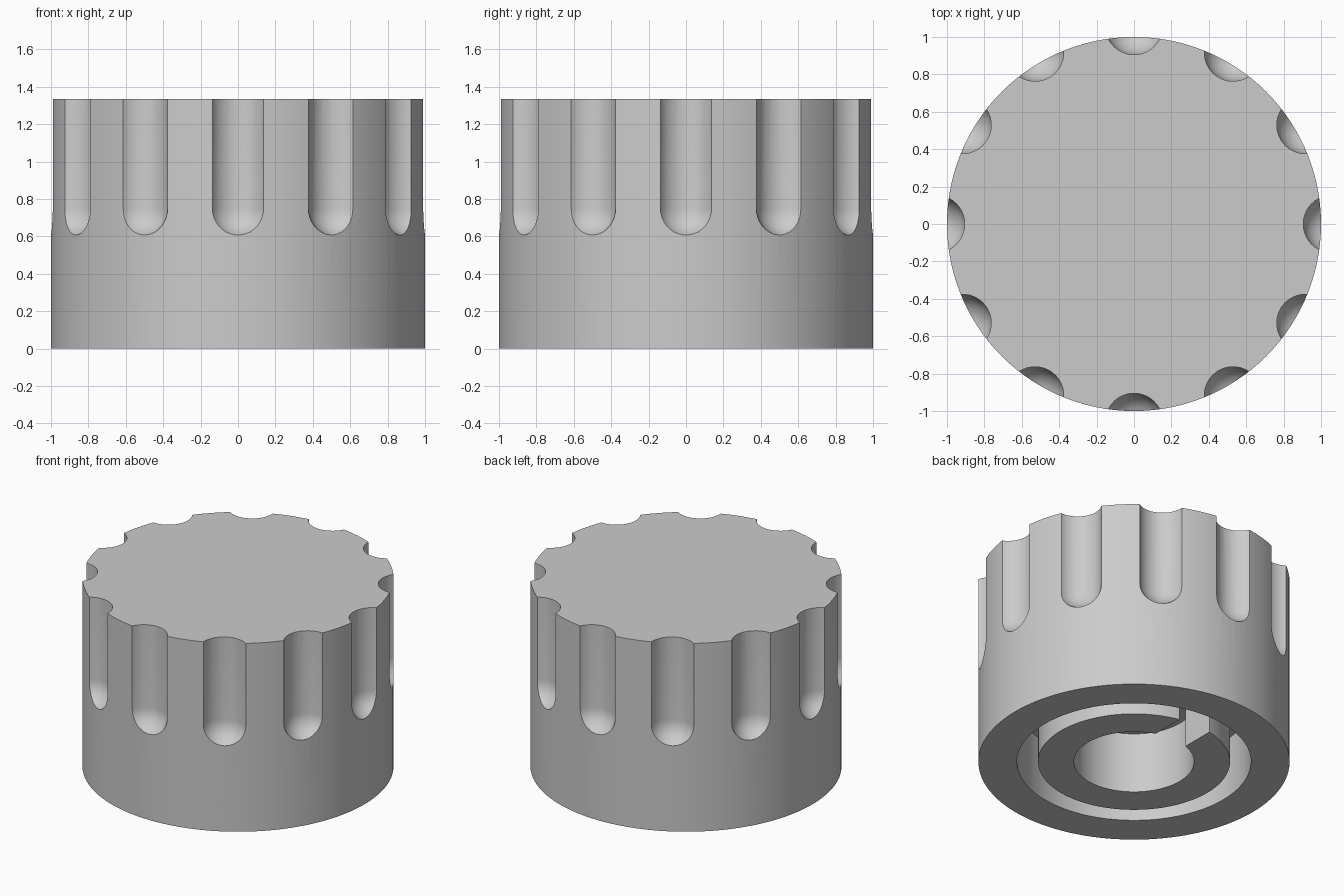
import bpy, bmesh, math
from mathutils import Matrix, Vector

HEIGHT = 1.335
DEPTH = 0.43          # depth of the cavity, bore and keyway
GROOVES = 12

if "Cube" in bpy.data.objects:
    bpy.data.objects.remove(bpy.data.objects["Cube"])

grey = bpy.data.materials.new("plain grey")
grey.use_nodes = True
grey.diffuse_color = (0.6, 0.6, 0.6, 1)
grey.node_tree.nodes["Principled BSDF"].inputs["Base Color"].default_value = (0.6, 0.6, 0.6, 1)


def lathe(bm, profile, steps, matrix=Matrix()):
    """Spin a radius/height profile that starts and ends on the axis."""
    verts = [bm.verts.new((r, 0, z)) for r, z in profile]
    edges = [bm.edges.new(pair) for pair in zip(verts, verts[1:])]
    result = bmesh.ops.spin(bm, geom=verts + edges, axis=(0, 0, 1), cent=(0, 0, 0),
                            angle=math.tau, steps=steps, use_duplicate=False)
    bmesh.ops.remove_doubles(bm, verts=bm.verts, dist=1e-5)
    return result


def make_object(name, bm):
    bmesh.ops.recalc_face_normals(bm, faces=bm.faces)
    mesh = bpy.data.meshes.new(name)
    bm.to_mesh(mesh)
    bm.free()
    mesh.materials.append(grey)
    obj = bpy.data.objects.new(name, mesh)
    bpy.context.collection.objects.link(obj)
    return obj


# Knob body: outer skirt, ring-shaped recess, hub and blind bore
bm = bmesh.new()
lathe(bm, [(0, HEIGHT), (1, HEIGHT), (1, 0), (0.752, 0), (0.752, DEPTH),
           (0.617, DEPTH), (0.617, 0), (0.386, 0), (0.386, DEPTH), (0, DEPTH)], 120)
knob = make_object("knob", bm)

# Finger groove cutter: upright rod with a round lower end
groove_r, groove_z, groove_x = 0.153, 0.749, 1.058
bm = bmesh.new()
arc = [(groove_r * math.sin(a), groove_z - groove_r * math.cos(a))
       for a in (math.pi / 2 * i / 10 for i in range(11))]
arc[0] = (0, arc[0][1])
lathe(bm, arc + [(groove_r, HEIGHT + 0.2), (0, HEIGHT + 0.2)], 40)
bmesh.ops.translate(bm, verts=bm.verts, vec=(groove_x, 0, 0))

# Repeat the groove around the rim
first = bm.verts[:] + bm.edges[:] + bm.faces[:]
for i in range(1, GROOVES):
    copy = bmesh.ops.duplicate(bm, geom=first)["geom"]
    bmesh.ops.rotate(bm, verts=[v for v in copy if isinstance(v, bmesh.types.BMVert)],
                     cent=(0, 0, 0), matrix=Matrix.Rotation(math.tau * i / GROOVES, 3, "Z"))

# Keyway through the back of the hub
slot = bmesh.ops.create_cube(bm, size=1)["verts"]
bmesh.ops.scale(bm, verts=slot, vec=(0.25, 0.4, DEPTH + 0.1))
bmesh.ops.translate(bm, verts=slot, vec=Vector((0, 0.5, DEPTH / 2 - 0.051)))
cutter = make_object("groove_cutter", bm)
cutter.hide_render = True

# Cut, bake the result and drop the cutter
cut = knob.modifiers.new("cut", "BOOLEAN")
cut.operation = "DIFFERENCE"
cut.solver = "EXACT"
cut.object = cutter
bpy.context.view_layer.objects.active = knob
knob.select_set(True)
bpy.ops.object.modifier_apply(modifier=cut.name)
bpy.data.objects.remove(cutter)

bpy.ops.object.select_all(action="DESELECT")
knob.select_set(True)
bpy.ops.object.shade_smooth_by_angle(angle=math.radians(30))
